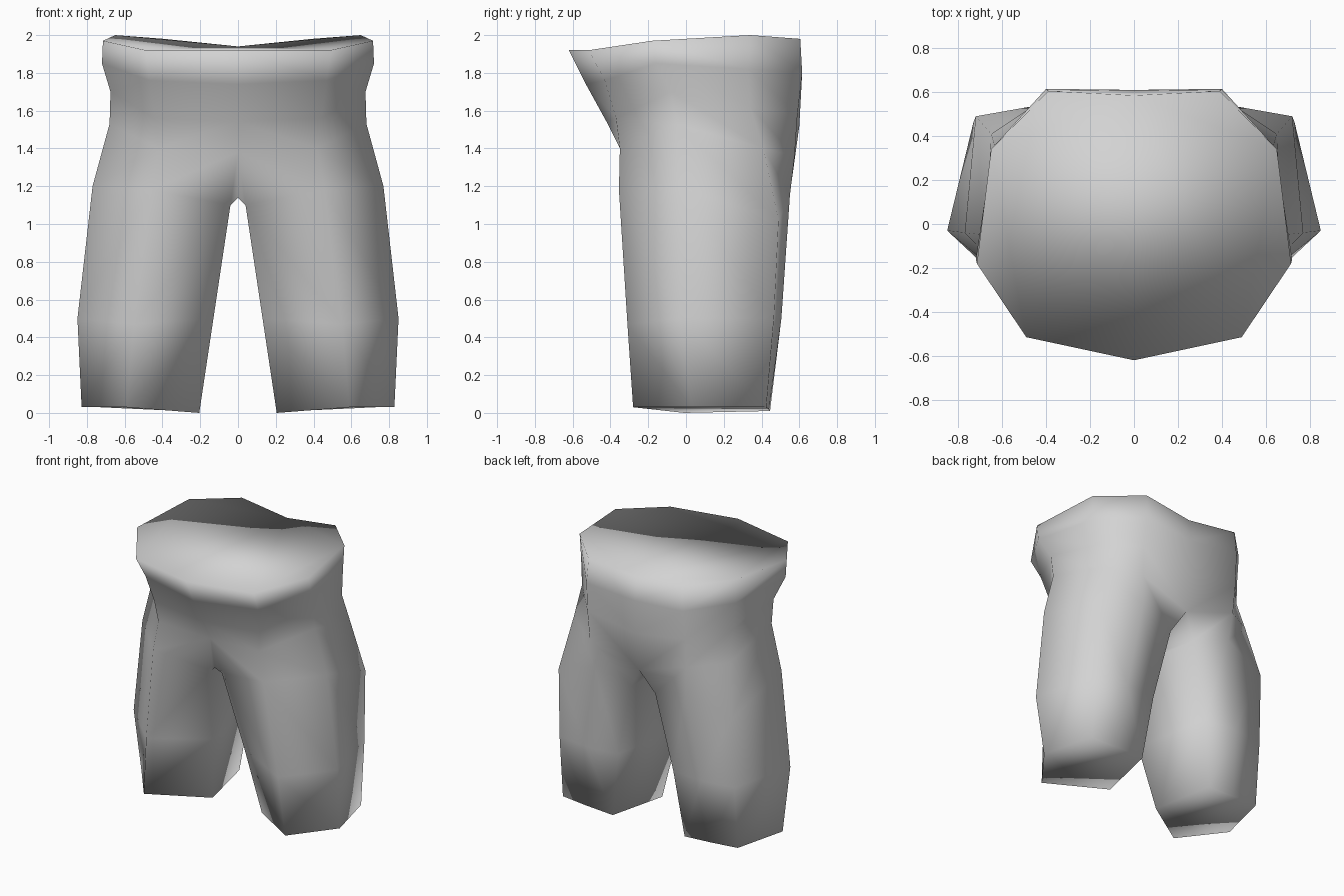
import bpy
import bmesh

cube = bpy.data.objects.get("Cube")
if cube:
    bpy.data.objects.remove(cube, do_unlink=True)

cloth = bpy.data.materials.new("grey cloth")
cloth.use_nodes = True
colour = (0.65, 0.65, 0.65, 1)
cloth.diffuse_color = colour
cloth.node_tree.nodes["Principled BSDF"].inputs["Base Color"].default_value = colour

# Half outlines, running from centre front round the side to centre back
torso = [
    [(0, -.62, 1.92), (.49, -.515, 1.92), (.715, -.18, 1.97), (.65, .34, 2), (.39, .605, 1.98), (0, .585, 1.94)],
    [(0, -.53, 1.74), (.47, -.43, 1.76), (.72, -.16, 1.85), (.645, .33, 1.82), (.4, .615, 1.8), (0, .61, 1.77)],
    [(0, -.42, 1.54), (.44, -.37, 1.56), (.675, -.08, 1.7), (.63, .34, 1.62), (.41, .59, 1.58), (0, .6, 1.52)],
    [(0, -.33, 1.38), (.42, -.35, 1.4), (.68, -.05, 1.53), (.65, .41, 1.4), (.4, .575, 1.36), (0, .56, 1.23)],
]
# Leg loops, from inner front round the outside to inner back
leg = [
    [(.04, -.25, 1.1), (.46, -.355, 1.18), (.77, -.04, 1.2), (.72, .49, 1.02), (.38, .55, 1.15), (.1, .51, 1.06)],
    [(.13, -.11, .5), (.55, -.31, .47), (.85, -.03, .5), (.73, .465, .5), (.48, .505, .5), (.23, .48, .5)],
    [(.205, -.01, 0), (.59, -.28, .03), (.828, .03, .03), (.73, .425, .03), (.52, .44, .02), (.3, .445, .01)],
]

bm = bmesh.new()
rings = [[bm.verts.new(p) for p in ring] for ring in torso + leg]
for upper, lower in zip(rings, rings[1:]):
    for i in range(len(upper) - 1):
        bm.faces.new((upper[i], lower[i], lower[i + 1], upper[i + 1]))

# Inner side of the leg
legs = rings[len(torso):]
for upper, lower in zip(legs, legs[1:]):
    bm.faces.new((upper[-1], lower[-1], lower[0], upper[0]))

# Crotch bridge
hip, thigh = rings[len(torso) - 1], legs[0]
front = bm.verts.new((0, -.28, 1.14))
bm.faces.new((hip[0], front, thigh[0]))
bm.faces.new((front, hip[-1], thigh[-1], thigh[0]))

# Closed waist and leg ends
bm.faces.new(rings[0])
bm.faces.new(rings[-1])

# Other half
bmesh.ops.mirror(bm, geom=bm.verts[:] + bm.edges[:] + bm.faces[:], axis='X', merge_dist=0.001)
bmesh.ops.remove_doubles(bm, verts=bm.verts[:], dist=0.001)
bmesh.ops.recalc_face_normals(bm, faces=bm.faces[:])
for face in bm.faces:
    face.smooth = True

mesh = bpy.data.meshes.new("shorts")
bm.to_mesh(mesh)
bm.free()
mesh.materials.append(cloth)
shorts = bpy.data.objects.new("shorts", mesh)
bpy.context.collection.objects.link(shorts)
